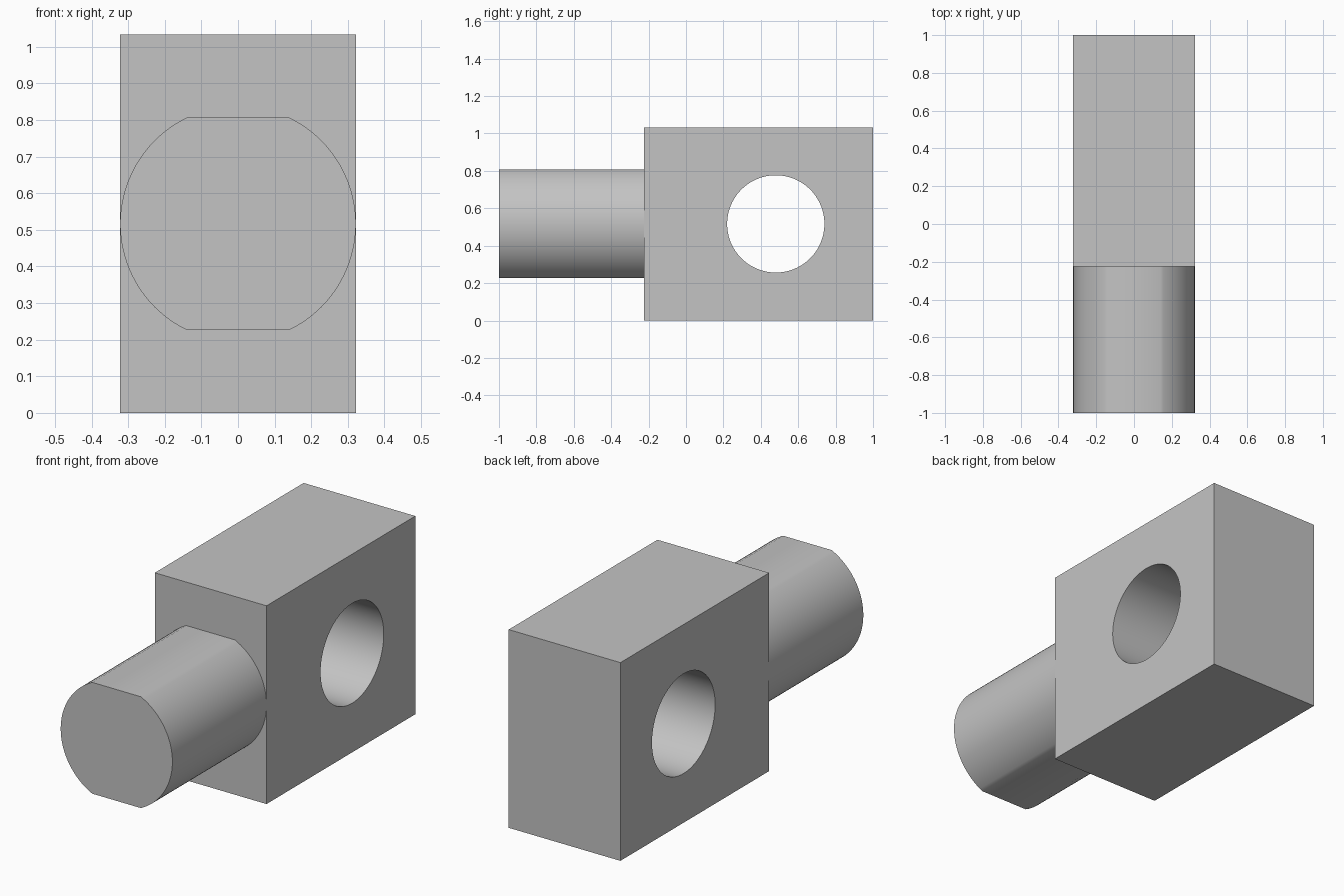
import bpy
import bmesh
from math import asin, cos, pi, sin

if "Cube" in bpy.data.objects:
    bpy.data.objects.remove(bpy.data.objects["Cube"])

HALF_WIDTH = 0.322
HEIGHT = 1.033
MID_Z = HEIGHT / 2
SHOULDER_Y = -0.225   # where the shank meets the block
FLAT = 0.29           # half height between the shank's flats
HOLE_Y, HOLE_RADIUS = 0.48, 0.26

grey = bpy.data.materials.new("plain grey")
grey.use_nodes = True
colour = (0.55, 0.55, 0.55, 1)
grey.diffuse_color = colour
grey.node_tree.nodes["Principled BSDF"].inputs["Base Color"].default_value = colour


def prism(name, profile, depth):
    """Extrude a closed profile of 3D points along the depth vector."""
    bm = bmesh.new()
    base = bm.faces.new([bm.verts.new(p) for p in profile])
    cap = bmesh.ops.extrude_face_region(bm, geom=[base], use_keep_orig=True)
    moved = [v for v in cap["geom"] if isinstance(v, bmesh.types.BMVert)]
    bmesh.ops.translate(bm, verts=moved, vec=depth)
    bmesh.ops.recalc_face_normals(bm, faces=bm.faces)
    mesh = bpy.data.meshes.new(name)
    bm.to_mesh(mesh)
    bm.free()
    mesh.materials.append(grey)
    obj = bpy.data.objects.new(name, mesh)
    bpy.context.collection.objects.link(obj)
    return obj


def activate(obj):
    bpy.ops.object.select_all(action="DESELECT")
    obj.select_set(True)
    bpy.context.view_layer.objects.active = obj


# Rectangular block
w = HALF_WIDTH
block = prism("block", [(-w, SHOULDER_Y, 0), (w, SHOULDER_Y, 0),
                        (w, SHOULDER_Y, HEIGHT), (-w, SHOULDER_Y, HEIGHT)],
              (0, 1 - SHOULDER_Y, 0))

# Round hole through the block from side to side
steps = 96
circle = [2 * pi * i / steps for i in range(steps)]
cutter = prism("hole_cutter",
               [(-1, HOLE_Y + HOLE_RADIUS * cos(a), MID_Z + HOLE_RADIUS * sin(a))
                for a in circle], (2, 0, 0))
cutter.hide_render = True
cut = block.modifiers.new("hole", "BOOLEAN")
cut.operation = "DIFFERENCE"
cut.solver = "EXACT"
cut.object = cutter
activate(block)
bpy.ops.object.modifier_apply(modifier=cut.name)
bpy.data.objects.remove(cutter)

# Round shank with a flat on top and underneath
limit = asin(FLAT / w)
arc = [-limit + 2 * limit * i / 40 for i in range(41)]
outline = [(side * w * cos(a), -1, MID_Z + side * w * sin(a))
           for side in (1, -1) for a in arc]
shank = prism("shank", outline, (0, SHOULDER_Y + 1, 0))

# Smooth round walls, crisp edges
for part in (block, shank):
    activate(part)
    bpy.ops.object.shade_smooth_by_angle(angle=pi / 6)
